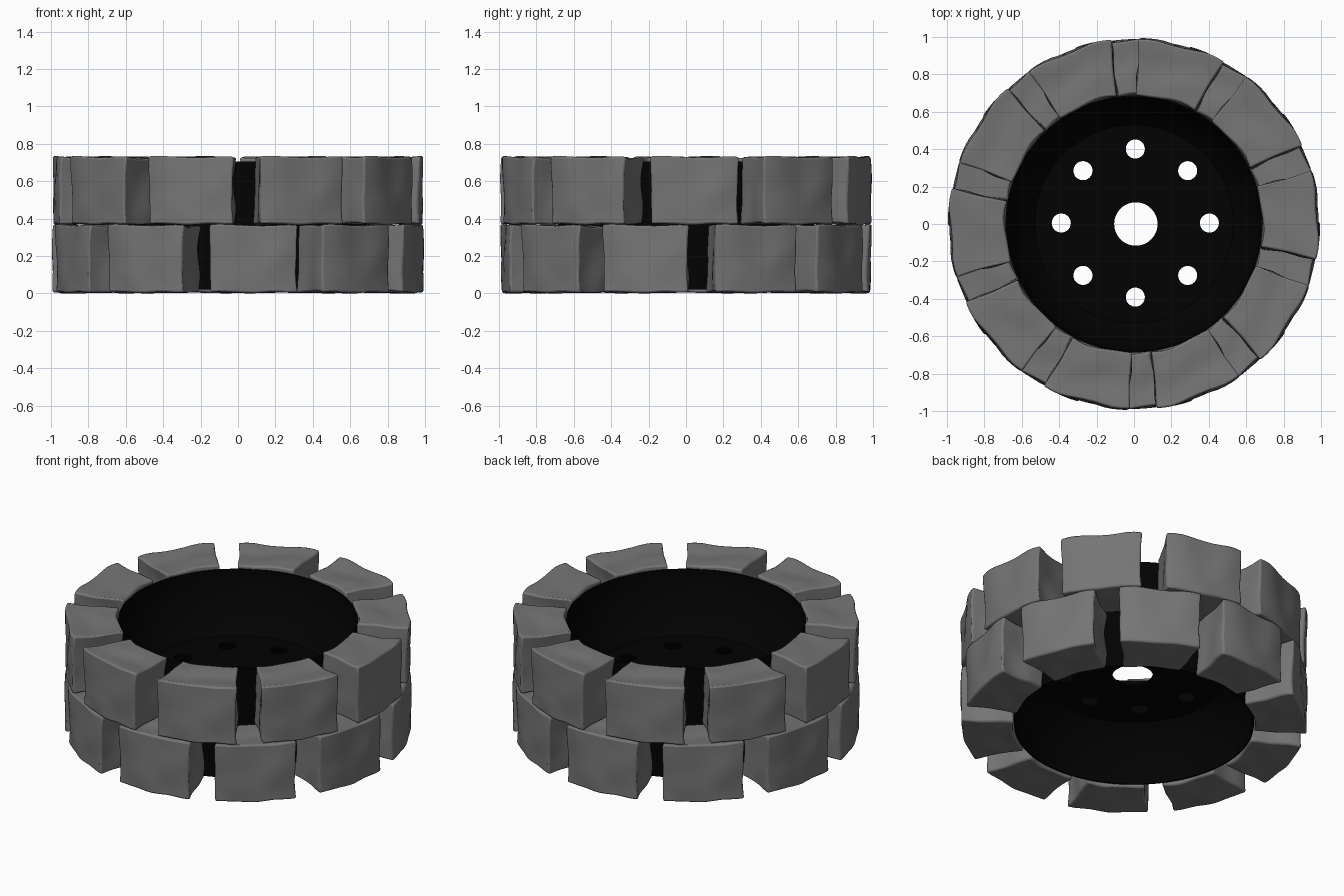
import bpy
import bmesh
from math import sin, cos, atan, pi, radians
from mathutils import Vector, noise

cube = bpy.data.objects.get("Cube")
if cube:
    bpy.data.objects.remove(cube, do_unlink=True)


def make_material(name, value):
    mat = bpy.data.materials.new(name)
    mat.use_nodes = True
    colour = (value, value, value, 1)
    mat.diffuse_color = colour
    mat.node_tree.nodes["Principled BSDF"].inputs["Base Color"].default_value = colour
    return mat


def add_object(name, data):
    obj = bpy.data.objects.new(name, data)
    bpy.context.collection.objects.link(obj)
    return obj


def select_only(obj):
    bpy.ops.object.select_all(action='DESELECT')
    obj.select_set(True)
    bpy.context.view_layer.objects.active = obj


stone_grey = make_material("stone_grey", 0.178)
iron_black = make_material("iron_black", 0.0006)

# Stone: a subdivided box bent into a ring sector, then made uneven
INNER, OUTER, HEIGHT, SPREAD = 0.69, 0.987, 0.356, radians(27.3)
bm = bmesh.new()
bmesh.ops.create_cube(bm, size=1)
bmesh.ops.subdivide_edges(bm, edges=bm.edges[:], cuts=9, use_grid_fill=True)
offsets = []
for v in bm.verts:
    radius = INNER + (v.co.x + 0.5) * (OUTER - INNER)
    angle = v.co.y * SPREAD
    v.co = Vector((radius * cos(angle), radius * sin(angle), v.co.z * HEIGHT))
    offsets.append(0.016 * noise.noise_vector(v.co * 6))
drift = sum(offsets, Vector()) / len(offsets)
for v, offset in zip(bm.verts, offsets):
    v.co += offset - drift
lowest = min(v.co.z for v in bm.verts)
for v in bm.verts:
    v.co.z -= lowest
stone_mesh = bpy.data.meshes.new("stone")
bm.to_mesh(stone_mesh)
bm.free()
stone_mesh.materials.append(stone_grey)

# Two staggered courses of ten stones
for course, base, turn in (("lower", 0.0, 23), ("upper", 0.365, 2.8)):
    for i in range(10):
        stone = add_object(f"{course}_stone_{i + 1}", stone_mesh)
        stone.location.z = base
        stone.rotation_euler.z = radians(turn + 36 * i)
        bevel = stone.modifiers.new("worn_edges", 'BEVEL')
        bevel.width = 0.01
        bevel.segments = 2
        bevel.limit_method = 'ANGLE'
        bevel.angle_limit = radians(45)
select_only(stone)
bpy.ops.object.shade_smooth_by_angle(angle=radians(40))

# Iron ring: outer wall, with a round-sided bowl above and another below
FLOOR, RIM, THICK = 0.53, 0.678, 0.006
TOP, BOTTOM, MID = 0.705, 0.022, 0.35


def bowl_wall(lip, side):
    """Arc from the floor edge up or down to the lip, upright at the lip."""
    rise = abs(lip - MID) - THICK
    sweep = 2 * atan((RIM - FLOOR) / rise)
    arc = rise / sin(sweep)
    points = []
    for t in range(11):
        a = sweep * (1 - t / 10)
        points.append((RIM - arc * (1 - cos(a)), lip - side * arc * sin(a)))
    return points


profile = bowl_wall(BOTTOM, -1)[::-1] + bowl_wall(TOP, 1)
profile += [(0.687, TOP), (0.687, BOTTOM)]
bm = bmesh.new()
loop = [bm.verts.new((r, 0, z)) for r, z in profile]
edges = [bm.edges.new((loop[i - 1], loop[i])) for i in range(len(loop))]
bmesh.ops.spin(bm, geom=loop + edges, cent=(0, 0, 0), axis=(0, 0, 1),
               angle=2 * pi, steps=96, use_merge=True)
bmesh.ops.remove_doubles(bm, verts=bm.verts[:], dist=0.0001)
bmesh.ops.recalc_face_normals(bm, faces=bm.faces[:])
ring_mesh = bpy.data.meshes.new("iron_ring")
bm.to_mesh(ring_mesh)
bm.free()
ring_mesh.materials.append(iron_black)
ring = add_object("iron_ring", ring_mesh)
select_only(ring)
bpy.ops.object.shade_smooth_by_angle(angle=radians(35))

# Floor plate: a filled outline with a centre hole and eight vents
plate_curve = bpy.data.curves.new("floor_plate", 'CURVE')
plate_curve.dimensions = '2D'
plate_curve.fill_mode = 'BOTH'
plate_curve.extrude = THICK


def add_circle(x, y, radius, sides):
    spline = plate_curve.splines.new('POLY')
    spline.points.add(sides - 1)
    spline.use_cyclic_u = True
    for i, point in enumerate(spline.points):
        a = 2 * pi * i / sides
        point.co = (x + radius * cos(a), y + radius * sin(a), 0, 1)


add_circle(0, 0, FLOOR + 0.003, 96)
add_circle(0.01, 0, 0.116, 48)
for i in range(8):
    a = i * pi / 4
    add_circle(0.007 + 0.396 * cos(a), 0.005 + 0.396 * sin(a), 0.051, 32)
plate_curve.materials.append(iron_black)
plate = add_object("floor_plate", plate_curve)
plate.location.z = MID
select_only(plate)
bpy.ops.object.convert(target='MESH')
